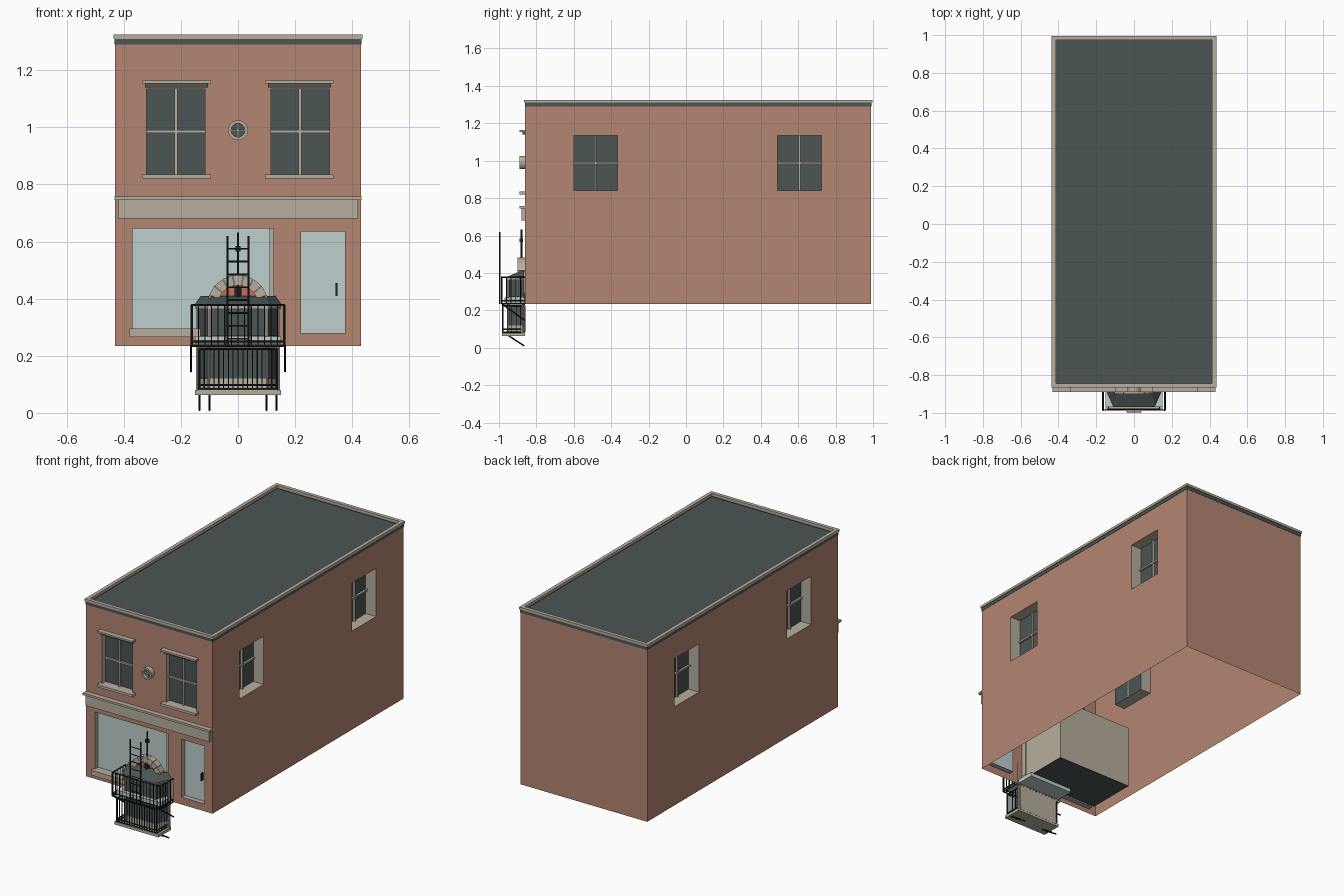
import bpy, bmesh, math
from mathutils import Vector

cube = bpy.data.objects.get("Cube")
if cube:
    bpy.data.objects.remove(cube, do_unlink=True)


def material(name, rgb):
    m = bpy.data.materials.new(name)
    m.use_nodes = True
    col = [(c / 255) ** 2.2 for c in rgb] + [1]
    m.diffuse_color = col
    m.node_tree.nodes["Principled BSDF"].inputs["Base Color"].default_value = col
    return m


BRICK = material("brick", (178, 132, 113))
TRIM = material("stone trim", (182, 173, 156))
SLATE = material("dark slate", (76, 86, 85))
GLASS = material("pale glass", (188, 206, 204))
IRON = material("black iron", (36, 41, 43))
CLAY = material("red clay", (190, 110, 90))


def finish(name, bm, mat):
    me = bpy.data.meshes.new(name)
    bm.to_mesh(me)
    bm.free()
    me.materials.append(mat)
    ob = bpy.data.objects.new(name, me)
    bpy.context.collection.objects.link(ob)
    return ob


def add_box(bm, a, b):
    a, b = Vector(a), Vector(b)
    vs = bmesh.ops.create_cube(bm, size=1)["verts"]
    for v in vs:
        v.co = (a + b) / 2 + Vector([v.co[i] * abs(b[i] - a[i]) for i in range(3)])


def add_rod(bm, p, q, r):
    p, q = Vector(p), Vector(q)
    vs = bmesh.ops.create_cone(bm, segments=6, radius1=r, radius2=r,
                               depth=(q - p).length, cap_ends=True)["verts"]
    rot = (q - p).to_track_quat("Z", "Y")
    for v in vs:
        v.co = (p + q) / 2 + rot @ v.co


def parts(name, mat, boxes=(), rods=()):
    bm = bmesh.new()
    for x0, x1, y0, y1, z0, z1 in boxes:
        add_box(bm, (x0, y0, z0), (x1, y1, z1))
    for rod in rods:
        add_rod(bm, *rod)
    return finish(name, bm, mat)


def quad(bm, pts):
    return bm.faces.new([bm.verts.new(p) for p in pts])


def prism(name, mat, lower, upper, z0, z1):
    """Closed solid between two outlines."""
    bm = bmesh.new()
    lo = [bm.verts.new((x, y, z0)) for x, y in lower]
    up = [bm.verts.new((x, y, z1)) for x, y in upper]
    n = len(lo)
    bm.faces.new(lo[::-1])
    bm.faces.new(up)
    for i in range(n):
        bm.faces.new((lo[i], lo[(i + 1) % n], up[(i + 1) % n], up[i]))
    return finish(name, bm, mat)


W, FRONT, BACK = 0.43, -0.86, 0.99
BASE, TOP = 0.235, 1.3


def wall(name, origin, along, inward, width, holes=()):
    """Wall sheet with recessed openings: (u0, u1, z0, z1, depth, pane, bars)."""
    along, inward = Vector(along), Vector(inward)

    def at(u, z, d=0):
        return Vector(origin) + along * u + inward * d + Vector((0, 0, z))
    bm = bmesh.new()
    us = sorted({0, width, *[u for h in holes for u in h[:2]]})
    zs = sorted({BASE, TOP, *[z for h in holes for z in h[2:4]]})
    for u0, u1 in zip(us, us[1:]):
        for z0, z1 in zip(zs, zs[1:]):
            u, z = (u0 + u1) / 2, (z0 + z1) / 2
            if not any(h[0] < u < h[1] and h[2] < z < h[3] for h in holes):
                quad(bm, [at(u0, z0), at(u1, z0), at(u1, z1), at(u0, z1)])
    bmesh.ops.remove_doubles(bm, verts=bm.verts, dist=1e-5)
    bmesh.ops.dissolve_limit(bm, angle_limit=0.01, verts=bm.verts, edges=bm.edges)
    finish(name, bm, BRICK)
    for i, (u0, u1, z0, z1, d, pane, bars) in enumerate(holes):
        ring = [(u0, z0), (u1, z0), (u1, z1), (u0, z1)]
        bm = bmesh.new()
        for a, b in zip(ring, ring[1:] + ring[:1]):
            quad(bm, [at(*a), at(*b), at(*b, d), at(*a, d)])
        if bars:
            um, zm, t = (u0 + u1) / 2, (z0 + z1) / 2, 0.005
            add_box(bm, at(um - t, z0, d - 0.012), at(um + t, z1, d))
            add_box(bm, at(u0, zm - t, d - 0.012), at(u1, zm + t, d))
        finish(f"{name}_reveal_{i}", bm, TRIM)
        bm = bmesh.new()
        quad(bm, [at(*p, d) for p in ring])
        finish(f"{name}_pane_{i}", bm, pane)


# Walls, open underneath
side_holes = [(y - FRONT, y - FRONT + 0.235, 0.84, 1.135, 0.07, SLATE, True)
              for y in (-0.6, 0.49)]
front_holes = [(W - 0.32, W - 0.115, 0.835, 1.135, 0.03, SLATE, True),
               (W + 0.115, W + 0.32, 0.835, 1.135, 0.03, SLATE, True),
               (W - 0.37, W + 0.125, 0.265, 0.645, 0.03, GLASS, False),
               (W + 0.22, W + 0.375, 0.28, 0.635, 0.03, GLASS, False)]
wall("front_wall", (-W, FRONT, 0), (1, 0, 0), (0, 1, 0), 2 * W, front_holes)
wall("left_wall", (W, FRONT, 0), (0, 1, 0), (-1, 0, 0), BACK - FRONT, side_holes)
wall("right_wall", (-W, FRONT, 0), (0, 1, 0), (1, 0, 0), BACK - FRONT, side_holes)
wall("back_wall", (W, BACK, 0), (-1, 0, 0), (0, -1, 0), 2 * W)


# Roof and parapet
def ring_boxes(o, t, z0, z1):
    x, f, b = W + o, FRONT - o, BACK + o
    return [(-x, x, f, f + t, z0, z1), (-x, x, b - t, b, z0, z1),
            (-x, -x + t, f, b, z0, z1), (x - t, x, f, b, z0, z1)]


parts("roof", SLATE, [(-W, W, FRONT, BACK, 1.298, 1.303)])
parts("cornice_band", SLATE, ring_boxes(0.002, 0.015, 1.29, 1.31))
parts("parapet_cap", TRIM, ring_boxes(0.006, 0.022, 1.31, 1.325))

# Facade trim
sills, strips = [], []
for c in (-0.215, 0.215):
    sills += [(c - 0.12, c + 0.12, -0.89, FRONT, 0.82, 0.835),
              (c - 0.12, c + 0.12, -0.89, FRONT, 1.153, 1.164)]
    strips.append((c - 0.11, c + 0.11, -0.875, FRONT, 1.14, 1.153))
parts("window_sills_and_lintels", TRIM, sills)
parts("lintel_strips", SLATE, strips)
parts("sign_board", TRIM, [(-0.42, 0.42, -0.88, FRONT, 0.68, 0.745),
                           (-0.432, 0.432, -0.89, FRONT, 0.745, 0.758)])
parts("shop_sill", TRIM, [(-0.38, 0.13, -0.885, -0.83, 0.265, 0.295)])
parts("shop_frame", TRIM, [(0.11, 0.125, -0.85, -0.83, 0.295, 0.645)])
parts("door_handle", IRON, [(0.342, 0.348, -0.85, -0.83, 0.41, 0.455)])
parts("shop_interior", TRIM, [(-0.385, 0.13, -0.515, -0.51, 0.27, 0.65),
                              (-0.385, -0.38, -0.82, -0.51, 0.27, 0.65),
                              (0.125, 0.13, -0.82, -0.51, 0.27, 0.65),
                              (-0.385, 0.13, -0.82, -0.51, 0.65, 0.655)])
parts("shop_floor", SLATE, [(-0.385, 0.13, -0.82, -0.51, 0.265, 0.27)])


# Stone arcs, used for the round vent and the bay arch
def arc(name, mat, z, r0, r1, a0, a1, n, y0, y1, gap=0):
    bm = bmesh.new()
    for i in range(n):
        a, b = [a0 + (a1 - a0) * k / n for k in (i + gap, i + 1 - gap)]
        pts = [(r0, a), (r1, a), (r1, b), (r0, b)]
        f, k = [[bm.verts.new((r * math.cos(t), y, z + r * math.sin(t)))
                 for r, t in pts] for y in (y0, y1)]
        bm.faces.new(f)
        bm.faces.new(k[::-1])
        for j in range(4):
            bm.faces.new((f[j], k[j], k[j - 1], f[j - 1]))
    return finish(name, bm, mat)


arc("vent_ring", TRIM, 0.99, 0.024, 0.035, 0, math.tau, 20, -0.89, FRONT)
parts("vent_disc", SLATE, rods=[((0, -0.872, 0.99), (0, FRONT, 0.99), 0.027)])
parts("vent_cross", TRIM, [(-0.024, 0.024, -0.878, FRONT, 0.987, 0.993),
                           (-0.003, 0.003, -0.878, FRONT, 0.966, 1.014)])
arc("bay_arch", TRIM, 0.375, 0.072, 0.108, 0, math.pi, 9, -0.9, FRONT, 0.02)
arc("arch_infill", CLAY, 0.375, 0.001, 0.074, 0, math.pi, 9, -0.875, FRONT)


# Canted bay in two tiers
def bay(w, y, back=-0.866):
    return [(-w, back), (-w * 0.72, y), (w * 0.72, y), (w, back)]


prism("bay_roof", SLATE, bay(0.155, -0.965), bay(0.13, -0.885), 0.375, 0.41)
prism("upper_bay", SLATE, bay(0.14, -0.95), bay(0.14, -0.95), 0.27, 0.365)
prism("upper_bay_head", TRIM, bay(0.148, -0.957), bay(0.148, -0.957), 0.363, 0.375)
prism("lower_bay", SLATE, bay(0.138, -0.945), bay(0.138, -0.945), 0.12, 0.225)
prism("lower_bay_base", TRIM, bay(0.145, -0.95), bay(0.145, -0.95), 0.08, 0.12)
parts("lower_bay_back", TRIM, [(-0.145, 0.145, -0.866, -0.861, 0.075, 0.235)])
parts("bay_posts", TRIM, rods=[((x, y, z0), (x, y, z1), 0.006)
                               for x, y in bay(0.142, -0.95, -0.872)
                               for z0, z1 in ((0.08, 0.235), (0.265, 0.37))])
parts("lower_floor", TRIM, [(-0.15, 0.15, -0.985, -0.862, 0.062, 0.08)])
parts("upper_floor", GLASS, [(-0.15, 0.15, -0.97, -0.75, 0.243, 0.268)])


# Iron railings, braces, ladder and finial
def railing(name, w, front, z0, z1, n):
    corners = [(-w, FRONT), (-w, front), (w, front), (w, FRONT)]
    rods = []
    for a, b in zip(corners, corners[1:]):
        for z in (z0, z0 + 0.015, z1):
            rods.append(((*a, z), (*b, z), 0.004))
        count = n if a[1] == b[1] else 5
        for i in range(count + 1):
            x, y = Vector(a).lerp(Vector(b), i / count)
            rods.append(((x, y, z0), (x, y, z1), 0.0022))
    for x in (-w, w):
        rods.append(((x, front, z0), (x, front, z1), 0.005))
    parts(name, IRON, rods=rods)


railing("upper_railing", 0.162, -0.985, 0.235, 0.378, 14)
railing("lower_railing", 0.135, -0.98, 0.083, 0.225, 16)
braces = [((s * 0.165, -0.985, 0.235), (s * 0.165, FRONT, 0.145), 0.004) for s in (-1, 1)]
braces += [((s * x, -0.95, 0.065), (s * x, -0.865, 0.01), 0.004)
           for s in (-1, 1) for x in (0.1, 0.135)]
parts("braces", IRON, rods=braces)
ladder = [((s * 0.036, -0.995, 0.235), (s * 0.036, -0.995, 0.62), 0.004) for s in (-1, 1)]
ladder += [((-0.036, -0.995, 0.26 + i * 0.045), (0.036, -0.995, 0.26 + i * 0.045), 0.003)
           for i in range(8)]
parts("ladder", IRON, rods=ladder)
parts("finial", IRON, [(-0.009, 0.009, -0.889, -0.871, 0.565, 0.585)],
      [((0, -0.88, 0.4), (0, -0.88, 0.632), 0.005), ((0, -0.88, 0.4), (0, -0.88, 0.44), 0.015)])
